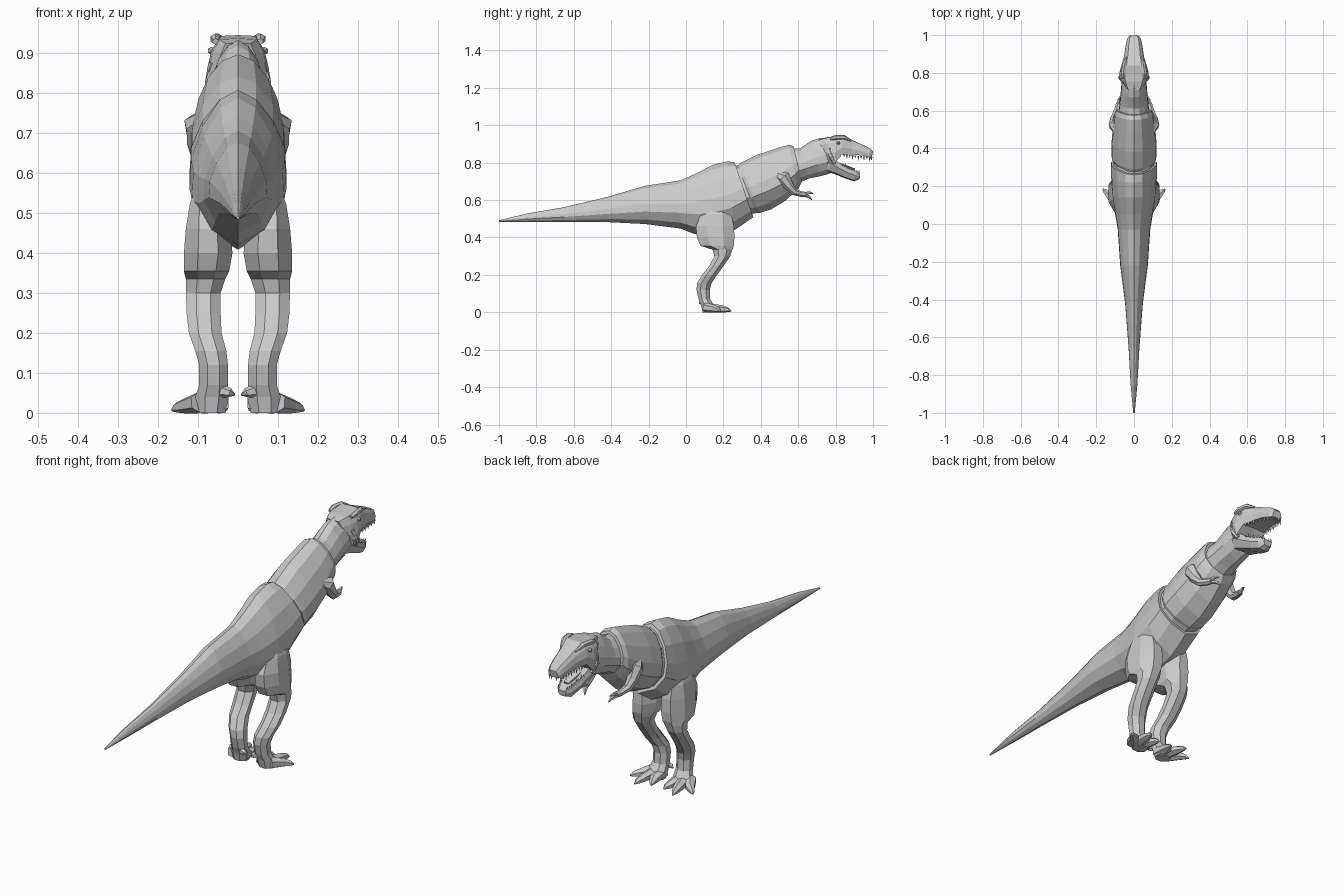
import bpy, math
from mathutils import Vector


def skin(name, tubes, mirror=False):
    """Join rings of points into closed faceted tubes, optionally mirrored in x."""
    verts, faces = [], []
    for rings in tubes:
        base, n = len(verts), len(rings[0])
        for ring in rings:
            verts += [tuple(p) for p in ring]
        for i in range(len(rings) - 1):
            a = base + i * n
            for j in range(n):
                k = (j + 1) % n
                faces.append((a + j, a + k, a + n + k, a + n + j))
        faces.append(tuple(range(base + n - 1, base - 1, -1)))
        faces.append(tuple(range(len(verts) - n, len(verts))))
    mesh = bpy.data.meshes.new(name)
    mesh.from_pydata(verts, [], faces)
    mesh.validate()
    ob = bpy.data.objects.new(name, mesh)
    bpy.context.collection.objects.link(ob)
    if mirror:
        ob.modifiers.new("mirror", 'MIRROR')
    return ob


def slices(sections, half):
    """Sections (top y, top z, bottom y, bottom z, half width) along the spine."""
    outline = half + [(-u, v) for u, v in half[-2:0:-1]]
    rings = []
    for yt, zt, yb, zb, w in sections:
        top, bot = Vector((0, yt, zt)), Vector((0, yb, zb))
        rings.append([bot.lerp(top, (v + 1) / 2) + Vector((u * w, 0, 0)) for u, v in outline])
    return rings


def level_rings(sections, n=8):
    """Sections (z, y back, y front, x inner, x outer) as level rings."""
    rings = []
    for z, y0, y1, x0, x1 in sections:
        r = 1.05
        rings.append([((x0 + x1) / 2 + r * (x1 - x0) / 2 * math.cos(a),
                       (y0 + y1) / 2 + r * (y1 - y0) / 2 * math.sin(a), z)
                      for a in [math.tau * (i + .5) / n for i in range(n)]])
    return rings


def path_tube(points, n=6, flat=1.0):
    """Tube along points (x, y, z, radius)."""
    ps = [Vector(p[:3]) for p in points]
    rings = []
    for i, p in enumerate(ps):
        d = (ps[min(i + 1, len(ps) - 1)] - ps[max(i - 1, 0)]).normalized()
        side = d.cross(Vector((0, 0, 1))).normalized()
        up = side.cross(d)
        r = points[i][3]
        rings.append([p + side * r * math.cos(a) + up * r * flat * math.sin(a)
                      for a in [math.tau * (j + .5) / n for j in range(n)]])
    return rings


# Trunk and tail
body_half = [(0, 1), (.38, .87), (.74, .5), (.97, .05), (1, -.35), (.66, -.76), (0, -1)]
tail_hips = [(-1, .492, -1, .484, .004), (-.85, .528, -.85, .484, .018), (-.65, .562, -.65, .484, .029),
             (-.42, .617, -.42, .482, .047), (-.22, .676, -.22, .472, .073), (-.03, .705, -.03, .448, .086),
             (.05, .74, .04, .42, .098), (.14, .787, .14, .408, .115), (.22, .807, .26, .44, .121),
             (.26, .802, .36, .508, .121)]
skin("tail_and_hips", [slices(tail_hips, body_half)])
chest = [(.255, .785, .355, .525, .108), (.275, .785, .375, .53, .108), (.29, .797, .39, .53, .119),
         (.38, .842, .455, .55, .119), (.48, .875, .53, .595, .112), (.55, .896, .60, .66, .102),
         (.575, .888, .62, .70, .090)]
skin("chest", [slices(chest, body_half)])
neck = [(.555, .872, .60, .69, .084), (.61, .877, .655, .715, .076), (.67, .917, .72, .728, .07),
        (.72, .932, .765, .74, .066), (.77, .93, .79, .76, .055)]
skin("neck", [slices(neck, body_half)])

# Skull and jaw
head_half = [(0, 1), (.62, .96), (.86, .5), (1, -.2), (.92, -.95), (0, -.9)]
skull = [(.71, .925, .75, .81, .05), (.755, .936, .77, .795, .074), (.79, .938, .80, .80, .078),
         (.84, .944, .835, .84, .068), (.89, .92, .885, .842, .053), (.95, .893, .945, .836, .044),
         (.985, .877, .98, .826, .036), (1, .86, .993, .826, .024)]
skin("skull", [slices(skull, head_half)])
jaw_half = [(0, .75), (.85, 1), (1, .2), (.7, -.8), (0, -1)]
jaw = [(.74, .85, .70, .76, .055), (.785, .825, .755, .752, .067), (.825, .795, .81, .733, .058),
       (.87, .768, .86, .712, .048), (.91, .752, .90, .70, .038), (.932, .742, .928, .712, .022)]
skin("lower_jaw", [slices(jaw, jaw_half)])
skin("tongue", [path_tube([(0, .78, .80, .03), (0, .85, .779, .025), (0, .90, .764, .014)], 6, .4)])

# Brow ridges, eyes and cheeks
skin("brow_ridges", [path_tube([(.056, .77, .928, .008), (.057, .80, .935, .013),
                                (.05, .845, .936, .012), (.038, .885, .917, .005)], 6)], True)
skin("eyes", [path_tube([(.064, .806, .905, .004), (.066, .815, .905, .01), (.064, .824, .905, .004)])], True)
skin("cheeks", [path_tube([(.062, .765, .875, .012), (.069, .775, .83, .015),
                           (.060, .795, .79, .010)], 6)], True)

# Teeth
teeth = []


def tooth(x, y, z, h):
    r = .0055
    teeth.append([[(x + s * q * r, y + t * q * r, z + (1 - s0) * h)
                   for s, t in ((1, 0), (0, 1), (-1, 0), (0, -1))]
                  for q, s0 in ((1, 1), (.08, 0))])


for i in range(10):
    f = i / 9
    tooth(.057 - .027 * f, .845 + .137 * f, .845 - .015 * f, -.016 - .008 * (i % 2))
for i in range(8):
    f = i / 7
    tooth(.050 - .027 * f, .84 + .085 * f, .781 - .039 * f, .014 + .006 * (i % 2))
tooth(.012, .992, .83, -.018)
skin("teeth", teeth, True)

# Legs
leg = [(.56, .10, .22, .05, .108), (.52, .075, .245, .035, .122), (.46, .05, .26, .018, .132),
       (.40, .055, .262, .012, .137), (.355, .075, .258, .02, .137), (.335, .14, .25, .03, .132),
       (.30, .15, .238, .042, .131), (.25, .125, .203, .042, .130), (.20, .085, .168, .04, .124),
       (.155, .058, .137, .028, .108), (.12, .055, .128, .024, .098), (.07, .066, .13, .024, .098),
       (.04, .078, .15, .022, .108), (0, .088, .15, .03, .105)]
skin("leg", [level_rings(leg)], True)

# Toes, each with a pointed claw
toes = []
for x0, mid, tip in ((.095, (.13, .155), (.165, .185)), (.075, (.09, .19), (.1, .243)),
                     (.05, (.045, .175), (.033, .215))):
    toes.append(path_tube([(x0, .105, .026, .03), (*mid, .018, .022), (
        mid[0] * .35 + tip[0] * .65, mid[1] * .35 + tip[1] * .65, .013, .014), (*tip, .006, .003)], 6, .9))
toes.append(path_tube([(.04, .09, .055, .018), (.02, .08, .05, .011), (.008, .085, .045, .002)]))
skin("toes", toes, True)

# Arms and fingers
skin("arm", [path_tube([(.088, .49, .735, .022), (.10, .525, .72, .036), (.103, .55, .675, .026),
                        (.098, .578, .643, .019), (.088, .615, .632, .015), (.082, .64, .63, .014)], 7),
             path_tube([(.084, .63, .632, .01), (.08, .66, .64, .008), (.072, .68, .635, .002)], 5),
             path_tube([(.082, .63, .628, .01), (.07, .66, .617, .008), (.062, .672, .602, .002)], 5)], True)
